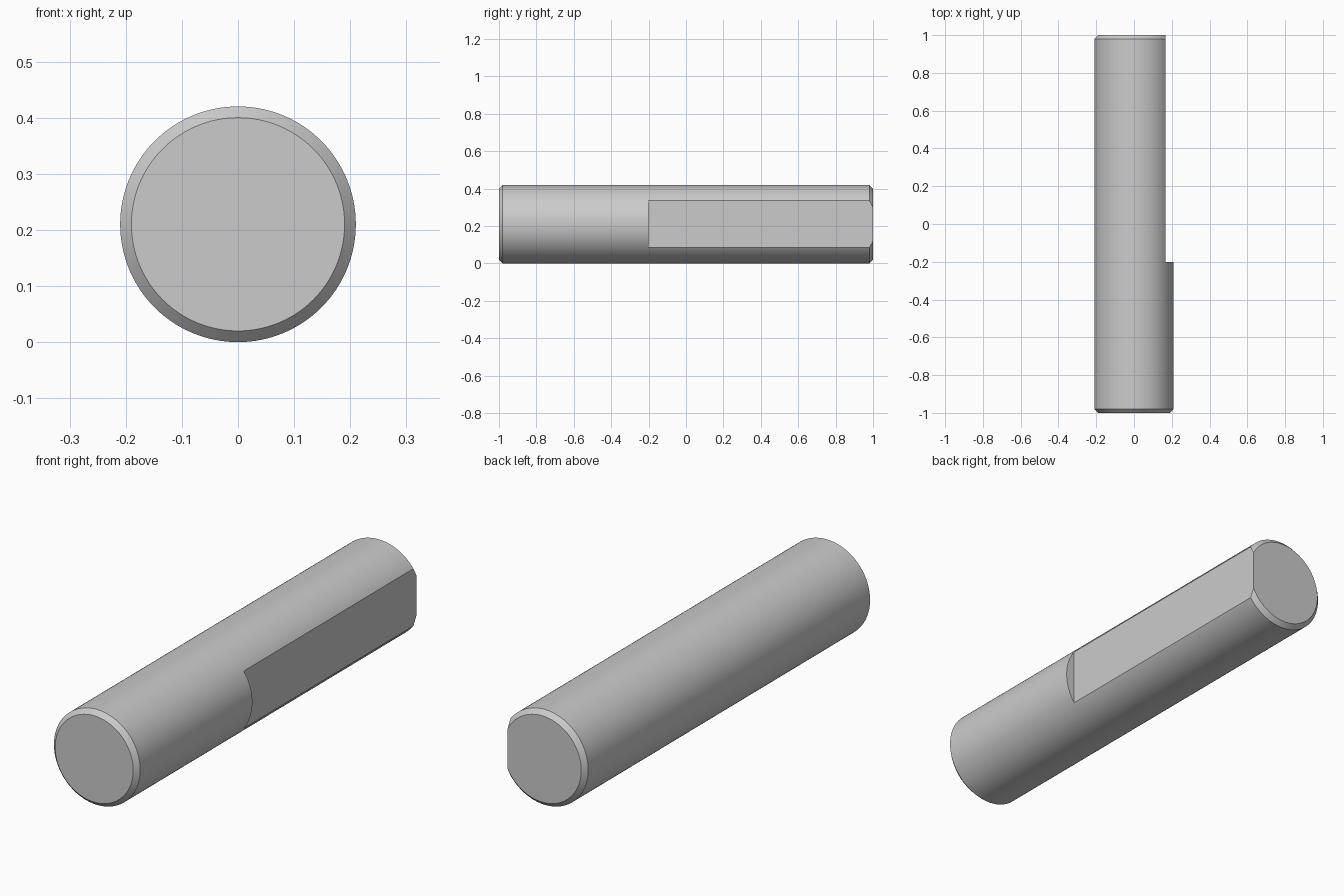
import bpy, bmesh
from math import radians
from mathutils import Matrix

if "Cube" in bpy.data.objects:
    bpy.data.objects.remove(bpy.data.objects["Cube"])

R, LENGTH, CHAMFER = 0.21, 2.0, 0.02
FLAT_X, FLAT_START = 0.168, -0.2

# Round shaft along y, resting on z = 0, with chamfered ends
bm = bmesh.new()
bmesh.ops.create_cone(bm, cap_ends=True, segments=128, radius1=R, radius2=R, depth=LENGTH,
                      matrix=Matrix.Translation((0, 0, R)) @ Matrix.Rotation(radians(90), 4, 'X'))
rims = [e for e in bm.edges if abs(e.verts[0].co.y - e.verts[1].co.y) < 1e-4]
bmesh.ops.bevel(bm, geom=rims, offset=CHAMFER, segments=1, affect='EDGES')
mesh = bpy.data.meshes.new("shaft")
bm.to_mesh(mesh)
bm.free()
shaft = bpy.data.objects.new("shaft", mesh)
bpy.context.collection.objects.link(shaft)

# Cutter for the flat on the right side, running out through the back end
size = (0.2, 1.4, 0.6)
bpy.ops.mesh.primitive_cube_add(size=1, location=(FLAT_X + size[0] / 2, FLAT_START + size[1] / 2, R))
cutter = bpy.context.object
cutter.name = "flat_cutter"
cutter.scale = size
cutter.hide_render = True

cut = shaft.modifiers.new("flat", 'BOOLEAN')
cut.operation = 'DIFFERENCE'
cut.solver = 'EXACT'
cut.object = cutter

bpy.ops.object.select_all(action='DESELECT')
shaft.select_set(True)
bpy.context.view_layer.objects.active = shaft
bpy.ops.object.modifier_apply(modifier=cut.name)
bpy.data.objects.remove(cutter)

# Smooth barrel, crisp chamfers and flat
bpy.ops.object.shade_smooth_by_angle(angle=radians(25))
